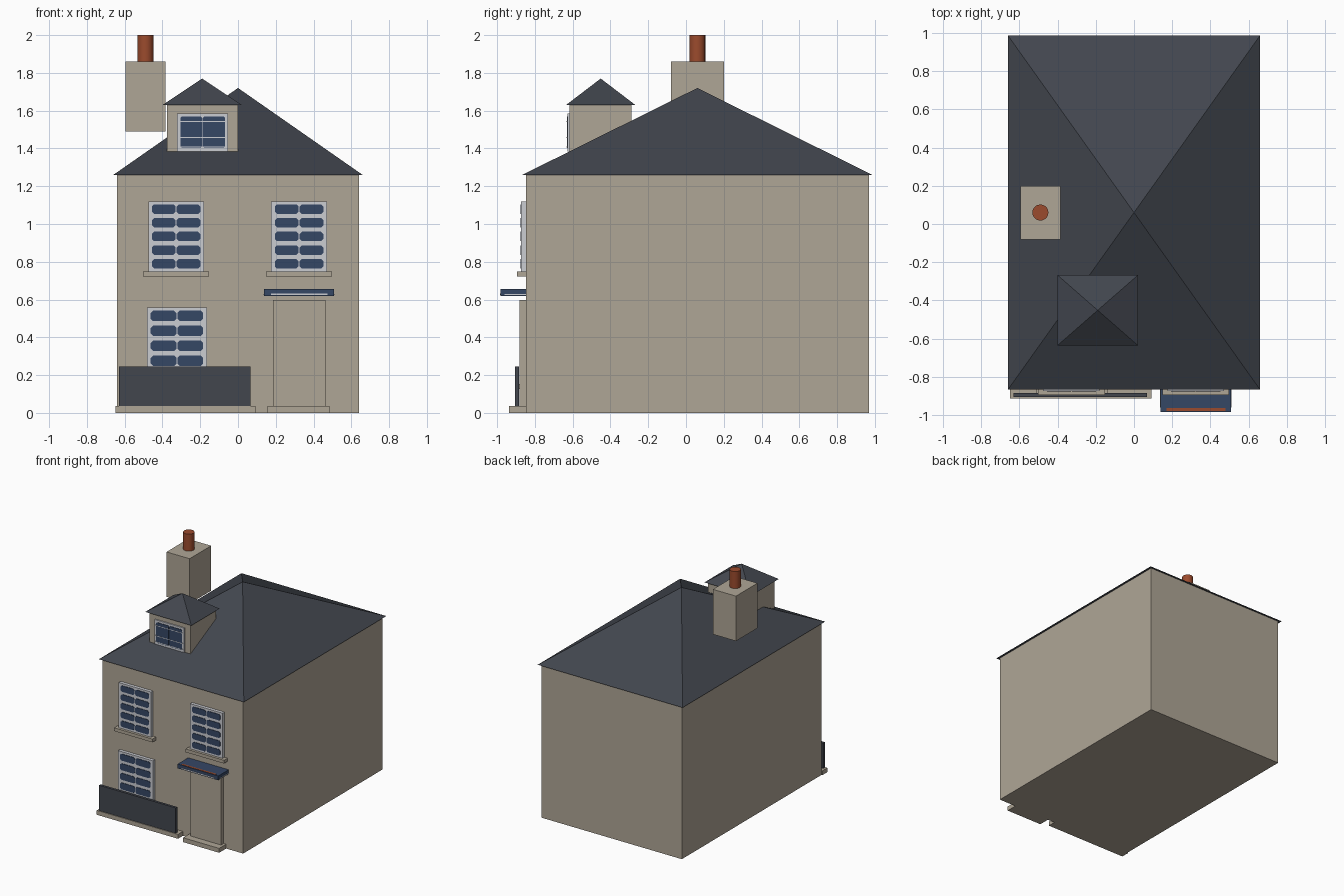
import bpy, bmesh, math

cube = bpy.data.objects.get("Cube")
if cube:
    bpy.data.objects.remove(cube, do_unlink=True)


def material(name, colour):
    m = bpy.data.materials.new(name)
    m.use_nodes = True
    m.diffuse_color = (*colour, 1)
    m.node_tree.nodes["Principled BSDF"].inputs["Base Color"].default_value = (*colour, 1)
    return m


STONE = material("warm stone", (0.43, 0.38, 0.305))
SLATE = material("dark slate", (0.054, 0.061, 0.076))
NAVY = material("navy blue", (0.036, 0.063, 0.13))
WHITE = material("frame white", (0.60, 0.61, 0.65))
CLAY = material("red clay", (0.33, 0.07, 0.026))


def finish(name, bm, mat):
    bmesh.ops.recalc_face_normals(bm, faces=bm.faces)
    mesh = bpy.data.meshes.new(name)
    bm.to_mesh(mesh)
    bm.free()
    mesh.materials.append(mat)
    obj = bpy.data.objects.new(name, mesh)
    bpy.context.collection.objects.link(obj)
    return obj


def add_box(bm, x, y, z):
    verts = bmesh.ops.create_cube(bm, size=1)["verts"]
    for v in verts:
        for i, (lo, hi) in enumerate((x, y, z)):
            v.co[i] = lo + (v.co[i] + 0.5) * (hi - lo)


def box(name, x, y, z, mat):
    bm = bmesh.new()
    add_box(bm, x, y, z)
    return finish(name, bm, mat)


def pyramid(name, x, y, z, mat):
    bm = bmesh.new()
    base = [bm.verts.new((px, py, z[0])) for px, py in
            ((x[0], y[0]), (x[1], y[0]), (x[1], y[1]), (x[0], y[1]))]
    tip = bm.verts.new((sum(x) / 2, sum(y) / 2, z[1]))
    bm.faces.new(base)
    for i in range(4):
        bm.faces.new((base[i], base[(i + 1) % 4], tip))
    return finish(name, bm, mat)


def add_pane(bm, cx, cz, w, h, cut, y_front, y_back):
    # Octagonal glass plate facing the front
    a, b = w / 2, h / 2
    corners = [(-a, -b + cut), (-a + cut, -b), (a - cut, -b), (a, -b + cut),
               (a, b - cut), (a - cut, b), (-a + cut, b), (-a, b - cut)]
    front = [bm.verts.new((cx + px, y_front, cz + pz)) for px, pz in corners]
    back = [bm.verts.new((cx + px, y_back, cz + pz)) for px, pz in corners]
    bm.faces.new(front)
    bm.faces.new(back[::-1])
    for i in range(8):
        j = (i + 1) % 8
        bm.faces.new((front[i], back[i], back[j], front[j]))


def window(name, x, z, y, rows, fill, cut):
    # White frame with two columns of navy panes
    box(name + "_frame", x, (y, y + 0.04), z, WHITE)
    width, pitch = x[1] - x[0], (z[1] - z[0] - 0.01) / rows
    bm = bmesh.new()
    for side in (-1, 1):
        for r in range(rows):
            add_pane(bm, sum(x) / 2 + side * width * 0.222, z[0] + 0.005 + pitch * (r + 0.5),
                     width * 0.43, pitch * fill, cut, y - 0.004, y + 0.002)
    finish(name + "_panes", bm, NAVY)


# House body and main roof
FRONT = -0.847
box("house_walls", (-0.64, 0.64), (FRONT, 0.968), (0, 1.26), STONE)
pyramid("main_roof", (-0.66, 0.66), (-0.867, 0.987), (1.26, 1.72), SLATE)

# Chimney stack and pot
box("chimney_stack", (-0.595, -0.385), (-0.08, 0.20), (1.49, 1.86), STONE)
bm = bmesh.new()
bmesh.ops.create_cone(bm, cap_ends=True, segments=20, radius1=0.042, radius2=0.042, depth=0.15)
bmesh.ops.translate(bm, verts=bm.verts, vec=(-0.49, 0.06, 1.925))
pot = finish("chimney_pot", bm, CLAY)
bpy.ops.object.select_all(action="DESELECT")
pot.select_set(True)
bpy.context.view_layer.objects.active = pot
bpy.ops.object.shade_smooth_by_angle(angle=math.radians(35))

# Dormer
box("dormer_walls", (-0.375, 0), (-0.617, -0.288), (1.38, 1.63), STONE)
pyramid("dormer_roof", (-0.40, 0.02), (-0.635, -0.268), (1.63, 1.77), SLATE)
window("dormer_window", (-0.322, -0.052), (1.385, 1.586), -0.627, 1, 0.88, 0.008)
bm = bmesh.new()
for z in (1.405, 1.455, 1.54):
    add_box(bm, (-0.315, -0.06), (-0.632, -0.626), (z, z + 0.005))
finish("dormer_glazing_bars", bm, WHITE)

# Wall windows with sills
for name, x, z in (("upper_right_window", (-0.475, -0.18), (0.748, 1.12)),
                   ("upper_left_window", (0.176, 0.471), (0.748, 1.12)),
                   ("lower_window", (-0.482, -0.165), (0.153, 0.558))):
    window(name, x, z, -0.873, 5, 0.69, 0.012)
    box(name + "_sill", (x[0] - 0.027, x[1] + 0.027), (-0.894, FRONT),
        (z[0] - 0.027, z[0]), STONE)

# Front panel on its plinth
box("front_plinth", (-0.648, 0.092), (-0.912, FRONT), (0, 0.036), STONE)
box("front_panel", (-0.63, 0.067), (-0.906, -0.885), (0.036, 0.245), SLATE)

# Door, step and canopy
box("door_step", (0.157, 0.485), (-0.938, FRONT), (0, 0.036), STONE)
box("door", (0.186, 0.463), (-0.881, FRONT), (0.036, 0.597), STONE)
box("canopy", (0.138, 0.508), (-0.983, FRONT), (0.62, 0.655), NAVY)
box("canopy_front_stripe", (0.175, 0.475), (-0.985, -0.98), (0.625, 0.632), WHITE)
box("canopy_top_strip", (0.17, 0.48), (-0.978, -0.962), (0.652, 0.657), CLAY)
bm = bmesh.new()
for x in (0.136, 0.506):
    add_box(bm, (x, x + 0.004), (-0.96, FRONT), (0.623, 0.63))
finish("canopy_side_stripes", bm, WHITE)
